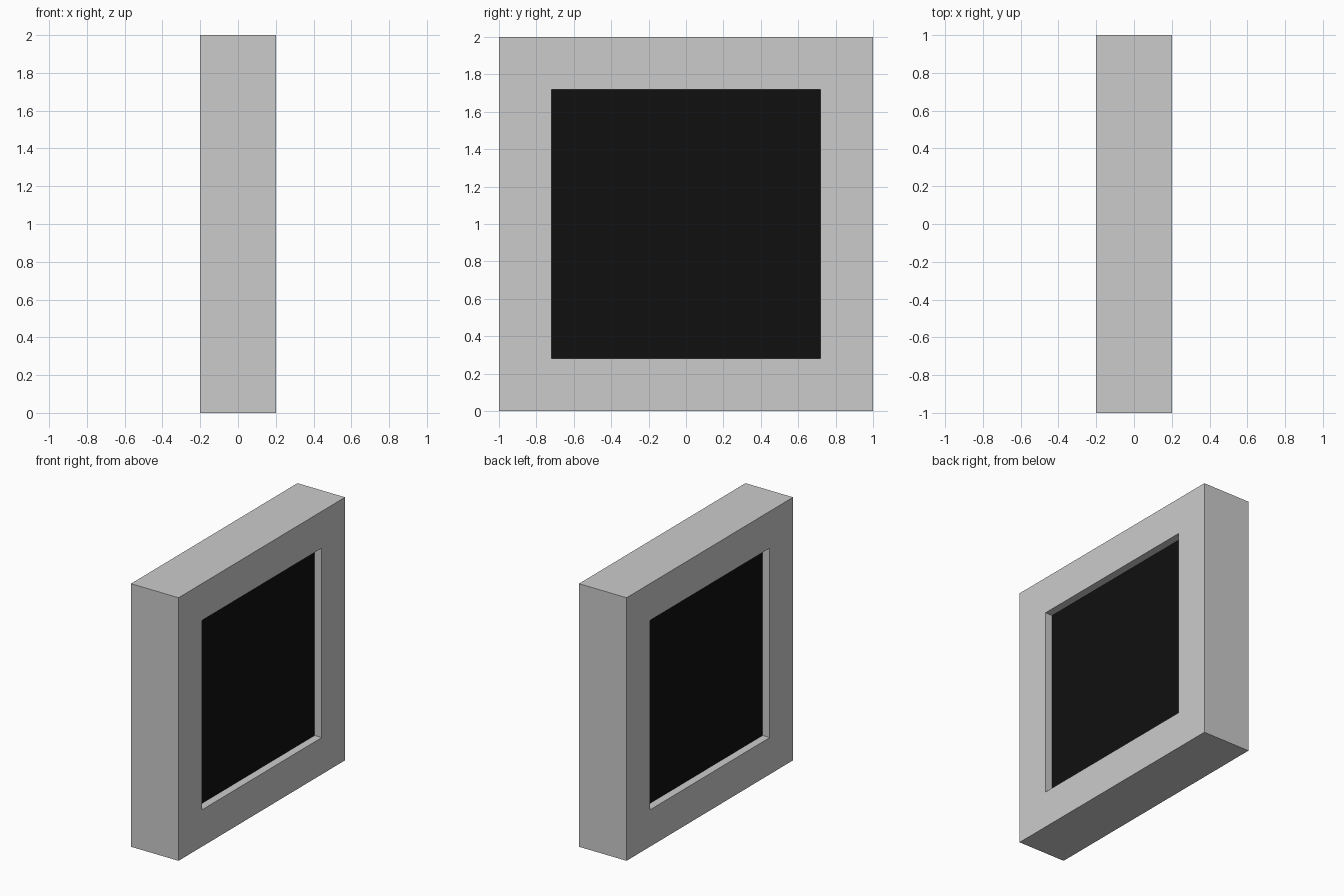
import bpy, bmesh

if "Cube" in bpy.data.objects:
    bpy.data.objects.remove(bpy.data.objects["Cube"])

OUTER, INNER = 1.0, 0.72      # half sizes of frame and opening
HALF_DEPTH, PANEL_HALF = 0.2, 0.14
CZ = 1.0


def finish(name, bm):
    bmesh.ops.recalc_face_normals(bm, faces=bm.faces)
    mesh = bpy.data.meshes.new(name)
    bm.to_mesh(mesh)
    bm.free()
    obj = bpy.data.objects.new(name, mesh)
    bpy.context.collection.objects.link(obj)
    return obj


def square(bm, x, r):
    return [bm.verts.new((x, sy * r, CZ + sz * r))
            for sy, sz in ((-1, -1), (1, -1), (1, 1), (-1, 1))]


# Square frame: four square loops joined into a closed ring
bm = bmesh.new()
loops = [square(bm, x, r) for x, r in ((HALF_DEPTH, OUTER), (HALF_DEPTH, INNER),
                                       (-HALF_DEPTH, INNER), (-HALF_DEPTH, OUTER))]
for k in range(4):
    a, b = loops[k], loops[(k + 1) % 4]
    for i in range(4):
        j = (i + 1) % 4
        bm.faces.new((a[i], a[j], b[j], b[i]))
finish("frame", bm)

# Dark panel recessed equally on both sides
bm = bmesh.new()
bmesh.ops.create_cube(bm, size=2)
bmesh.ops.scale(bm, vec=(PANEL_HALF, INNER, INNER), verts=bm.verts)
panel = finish("panel", bm)
panel.location.z = CZ
black = bpy.data.materials.new("black")
black.diffuse_color = (0.005, 0.005, 0.005, 1)
black.use_nodes = True
black.node_tree.nodes["Principled BSDF"].inputs["Base Color"].default_value = black.diffuse_color
panel.data.materials.append(black)
